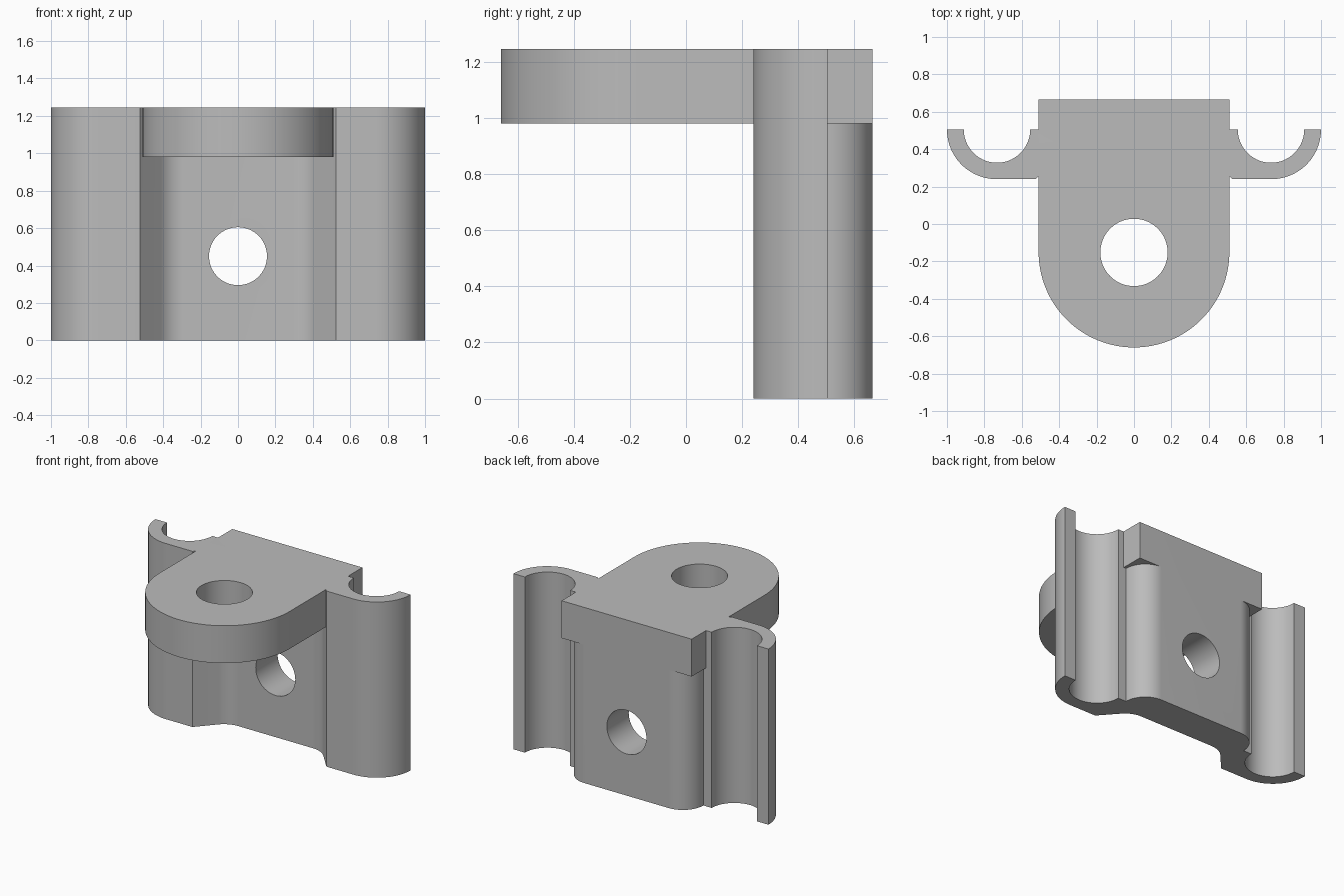
import bpy, bmesh
from math import radians, cos, sin
from mathutils import Matrix

cube = bpy.data.objects.get("Cube")
if cube:
    bpy.data.objects.remove(cube, do_unlink=True)

GREY = (0.5, 0.5, 0.5, 1)
metal = bpy.data.materials.new("plain grey metal")
metal.use_nodes = True
metal.diffuse_color = GREY
metal.node_tree.nodes["Principled BSDF"].inputs["Base Color"].default_value = GREY

TOP, BACK, AXIS_Y = 1.245, 0.665, 0.505


def arc(cx, cy, r, start, end, n=24):
    angles = [radians(start + (end - start) * i / n) for i in range(n + 1)]
    return [(cx + r * cos(a), cy + r * sin(a)) for a in angles]


def finish(name, bm):
    bmesh.ops.recalc_face_normals(bm, faces=bm.faces)
    mesh = bpy.data.meshes.new(name)
    bm.to_mesh(mesh)
    bm.free()
    mesh.materials.append(metal)
    ob = bpy.data.objects.new(name, mesh)
    bpy.context.collection.objects.link(ob)
    return ob


def extrude_profile(name, points, z0, z1):
    bm = bmesh.new()
    face = bm.faces.new([bm.verts.new((x, y, z0)) for x, y in points])
    up = bmesh.ops.extrude_face_region(bm, geom=[face])
    verts = [v for v in up["geom"] if isinstance(v, bmesh.types.BMVert)]
    bmesh.ops.translate(bm, verts=verts, vec=(0, 0, z1 - z0))
    return finish(name, bm)


def hole_cutter(name, radius, matrix):
    bm = bmesh.new()
    bmesh.ops.create_cone(bm, cap_ends=True, segments=64, radius1=radius,
                          radius2=radius, depth=1, matrix=matrix)
    return finish(name, bm)


# Wall with a half-round channel on each side: one half, then mirrored
half = arc(0.33, AXIS_Y, BACK - AXIS_Y, 90, 0)        # rounded back corner
half += arc(0.7325, AXIS_Y, 0.1775, 180, 360, 40)     # channel bore
half += arc(0.735, AXIS_Y, 0.265, 0, -90)             # channel outside
half += [(0.525, 0.24)]
half += arc(0.293, 0.26, 0.16, 41.8, 90, 14)          # front fillet
wall = half + [(-x, y) for x, y in reversed(half)]
bracket = extrude_profile("bracket", wall, 0, TOP)

# Round-nosed top flange
nose = arc(0, -0.15, 0.51, 180, 360, 64)
flange = extrude_profile("top_flange", nose + [(0.51, BACK), (-0.51, BACK)], 0.98, TOP)

# Bolt holes through the flange and the wall
flange_hole = hole_cutter("flange_hole_cutter", 0.18, Matrix.Translation((0, -0.152, TOP)))
wall_hole = hole_cutter("wall_hole_cutter", 0.155,
                        Matrix.Translation((0, 0.5, 0.45)) @ Matrix.Rotation(radians(90), 4, "X"))

bpy.ops.object.select_all(action="DESELECT")
bracket.select_set(True)
bpy.context.view_layer.objects.active = bracket
for helper, operation in ((flange, "UNION"), (flange_hole, "DIFFERENCE"), (wall_hole, "DIFFERENCE")):
    mod = bracket.modifiers.new(helper.name, "BOOLEAN")
    mod.operation, mod.solver, mod.object = operation, "EXACT", helper
    bpy.ops.object.modifier_apply(modifier=mod.name)
    bpy.data.objects.remove(helper, do_unlink=True)

bpy.ops.object.shade_smooth_by_angle(angle=radians(25))
